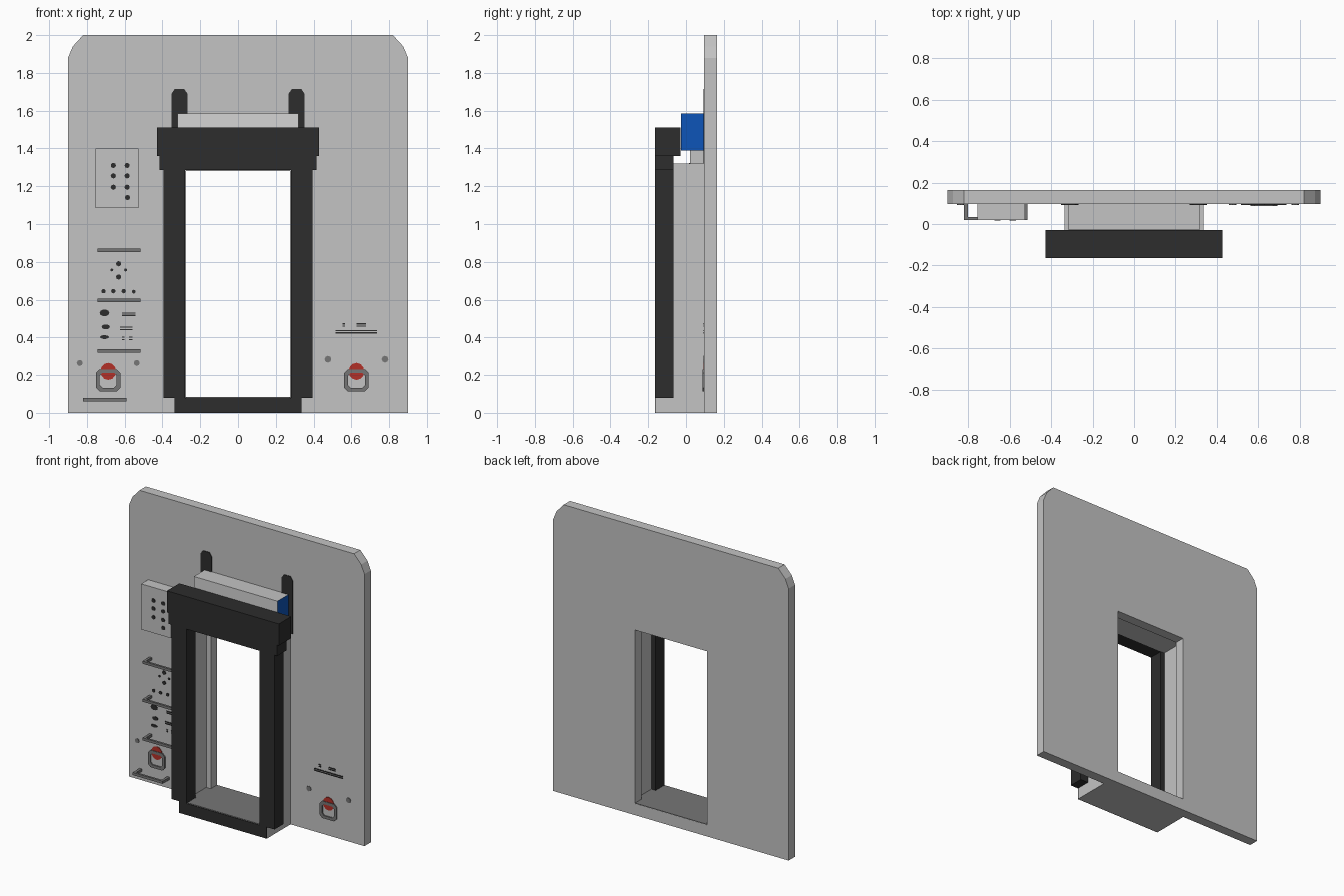
import bpy, bmesh, math

if "Cube" in bpy.data.objects:
    bpy.data.objects.remove(bpy.data.objects["Cube"])

def material(name, r, g, b):
    m = bpy.data.materials.new(name)
    m.diffuse_color = (r, g, b, 1)
    m.use_nodes = True
    m.node_tree.nodes["Principled BSDF"].inputs["Base Color"].default_value = m.diffuse_color
    return m

LIGHT = material("light grey", 0.55, 0.55, 0.55)
PALE = material("pale grey", 0.66, 0.66, 0.66)
MID = material("mid grey", 0.18, 0.18, 0.18)
BLACK = material("soft black", 0.026, 0.026, 0.026)
BLUE = material("blue", 0.004, 0.09, 0.48)
RED = material("red", 0.45, 0.03, 0.02)

FACE = 0.096           # y of the wall's front surface
BACK = 0.165
FRONT = -0.165

# ---- outline helpers: every outline is a list of (x, z) points ----
def rect(x0, x1, z0, z1):
    return [(x0, z0), (x1, z0), (x1, z1), (x0, z1)]

def bar(cx, cz, w, h):
    return rect(cx - w / 2, cx + w / 2, cz - h / 2, cz + h / 2)

def disc(cx, cz, rx, rz=None, n=10):
    rz = rz or rx
    return [(cx + rx * math.cos(2 * math.pi * i / n),
             cz + rz * math.sin(2 * math.pi * i / n)) for i in range(n)]

def cut_square(cx, cz, w, h, c):
    a, b = w / 2, h / 2
    return [(cx + x, cz + z) for x, z in
            [(-a + c, -b), (a - c, -b), (a, -b + c), (a, b - c),
             (a - c, b), (-a + c, b), (-a, b - c), (-a, -b + c)]]

def flip(pts):
    return [(-x, z) for x, z in pts]

def build(name, mat, parts):
    """Each part is (outer, inner or None, y0, y1): a solid or a ring along y."""
    bm = bmesh.new()
    for outer, inner, y0, y1 in parts:
        def loop(pts, y):
            return [bm.verts.new((x, y, z)) for x, z in pts]
        def strip(a, b):
            n = len(a)
            for i in range(n):
                j = (i + 1) % n
                bm.faces.new((a[i], a[j], b[j], b[i]))
        o0, o1 = loop(outer, y0), loop(outer, y1)
        strip(o0, o1)
        if inner:
            i0, i1 = loop(inner, y0), loop(inner, y1)
            strip(i0, i1)
            strip(o0, i0)
            strip(o1, i1)
        else:
            bm.faces.new(o0)
            bm.faces.new(o1)
    bmesh.ops.recalc_face_normals(bm, faces=bm.faces)
    me = bpy.data.meshes.new(name)
    bm.to_mesh(me)
    bm.free()
    me.materials.append(mat)
    ob = bpy.data.objects.new(name, me)
    bpy.context.collection.objects.link(ob)
    return ob

# ---- wall: lower board with doorway, upper board with cut corners ----
build("wall_lower", LIGHT, [(rect(-0.9, 0.9, 0, 1.4), rect(-0.275, 0.275, 0.08, 1.28), FACE, BACK)])
corner = [(0.9, 1.4), (0.9, 1.88), (0.875, 1.94), (0.82, 2.0)]
build("wall_upper", LIGHT, [(corner + flip(corner)[::-1], None, FACE, BACK)])

# ---- door tunnel, sill and dark floor ----
build("door_tunnel", LIGHT, [(rect(-0.335, 0.335, 0, 1.32), rect(-0.31, 0.31, 0.08, 1.285), -0.065, FACE)])
build("door_sill", LIGHT, [(rect(-0.335, 0.335, 0, 0.08), None, FRONT + 0.004, -0.065)])
build("sill_front", BLACK, [(rect(-0.335, 0.335, 0, 0.08), None, FRONT, FRONT + 0.004)])
build("tunnel_floor", MID, [(rect(-0.275, 0.275, 0.079, 0.083), None, FRONT + 0.006, BACK - 0.001),
                            (rect(-0.31, 0.31, 0.079, 0.083), None, -0.064, FACE - 0.001)])

# ---- black door surround ----
post = rect(0.28, 0.395, 0.08, 1.285)
build("door_posts", BLACK, [(p, None, FRONT, -0.065) for p in (post, flip(post))])
build("door_lintel", BLACK, [(rect(-0.415, 0.415, 1.285, 1.36), None, FRONT, -0.065)])
build("door_header", BLACK, [(rect(-0.428, 0.428, 1.36, 1.51), None, FRONT, -0.03)])

# ---- box above the door with blue ends ----
box = build("top_box", LIGHT, [(rect(-0.32, 0.32, 1.388, 1.585), None, -0.026, FACE)])
box.data.materials.append(BLUE)
box.data.materials.append(PALE)
for f in box.data.polygons:
    if abs(f.normal.x) > 0.9:
        f.material_index = 1
    elif f.normal.y < -0.9:
        f.material_index = 2

# ---- black straps on the wall behind the box ----
strap = [(0.268, 1.32), (0.352, 1.32), (0.352, 1.69), (0.335, 1.715), (0.285, 1.715), (0.268, 1.69)]
build("straps", BLACK, [(s, None, FACE - 0.004, FACE) for s in (strap, flip(strap))])

# ---- control box with buttons ----
build("control_box", LIGHT, [(rect(-0.755, -0.527, 1.085, 1.4), None, 0.02, FACE)])
buttons = [(x, z) for z in (1.31, 1.255, 1.195) for x in (-0.66, -0.587)] + [(-0.585, 1.14)]
build("control_buttons", BLACK, [(disc(x, z, 0.014, n=8), None, 0.016, 0.02) for x, z in buttons])

# ---- grab handles: a front bar on two stand-offs ----
for i, (x, z) in enumerate([(-0.63, 0.86), (-0.63, 0.597), (-0.63, 0.33), (-0.705, 0.07)]):
    build(f"handle_{i + 1}", MID,
          [(bar(x, z, 0.23, 0.018), None, 0.02, 0.035)] +
          [(bar(x + s * 0.106, z, 0.018, 0.018), None, 0.035, FACE) for s in (-1, 1)])

# ---- red valves with grey square rings and bolts ----
for side, x, bz, br in (("left", -0.687, 0.265, 0.016), ("right", 0.627, 0.285, 0.018)):
    build(f"{side}_red_disc", RED, [(disc(x, 0.22, 0.042, 0.046, 12), None, FACE - 0.004, FACE)])
    build(f"{side}_square_ring", MID, [(cut_square(x, 0.172, 0.13, 0.118, 0.02),
                                        cut_square(x, 0.172, 0.09, 0.078, 0.014), FACE - 0.008, FACE)])
    build(f"{side}_bolts", MID, [(disc(x + s * 0.151, bz, br, n=8), None, FACE - 0.004, FACE) for s in (-1, 1)])

# ---- small black switches and slots on the wall ----
dots = [(-0.632, 0.79, 0.014), (-0.632, 0.72, 0.014), (-0.668, 0.757, 0.008), (-0.595, 0.757, 0.008),
        (-0.712, 0.645, 0.012), (-0.66, 0.645, 0.012), (-0.605, 0.645, 0.012), (-0.552, 0.642, 0.01)]
slots = [(x, z + d, w, 0.006) for x, z, w in
         [(-0.578, 0.523, 0.07), (-0.592, 0.448, 0.065), (-0.607, 0.395, 0.012), (-0.568, 0.395, 0.018),
          (0.56, 0.466, 0.014), (0.653, 0.466, 0.05), (0.627, 0.43, 0.22)] for d in (-0.006, 0.006)]
ovals = [(-0.707, 0.53, 0.026, 0.018), (-0.7, 0.456, 0.022, 0.013), (-0.707, 0.402, 0.025, 0.01)]
shapes = ([disc(x, z, r, n=8) for x, z, r in dots] + [bar(*s) for s in slots] +
          [disc(*o) for o in ovals])
build("switches", BLACK, [(s, None, FACE - 0.004, FACE) for s in shapes])
